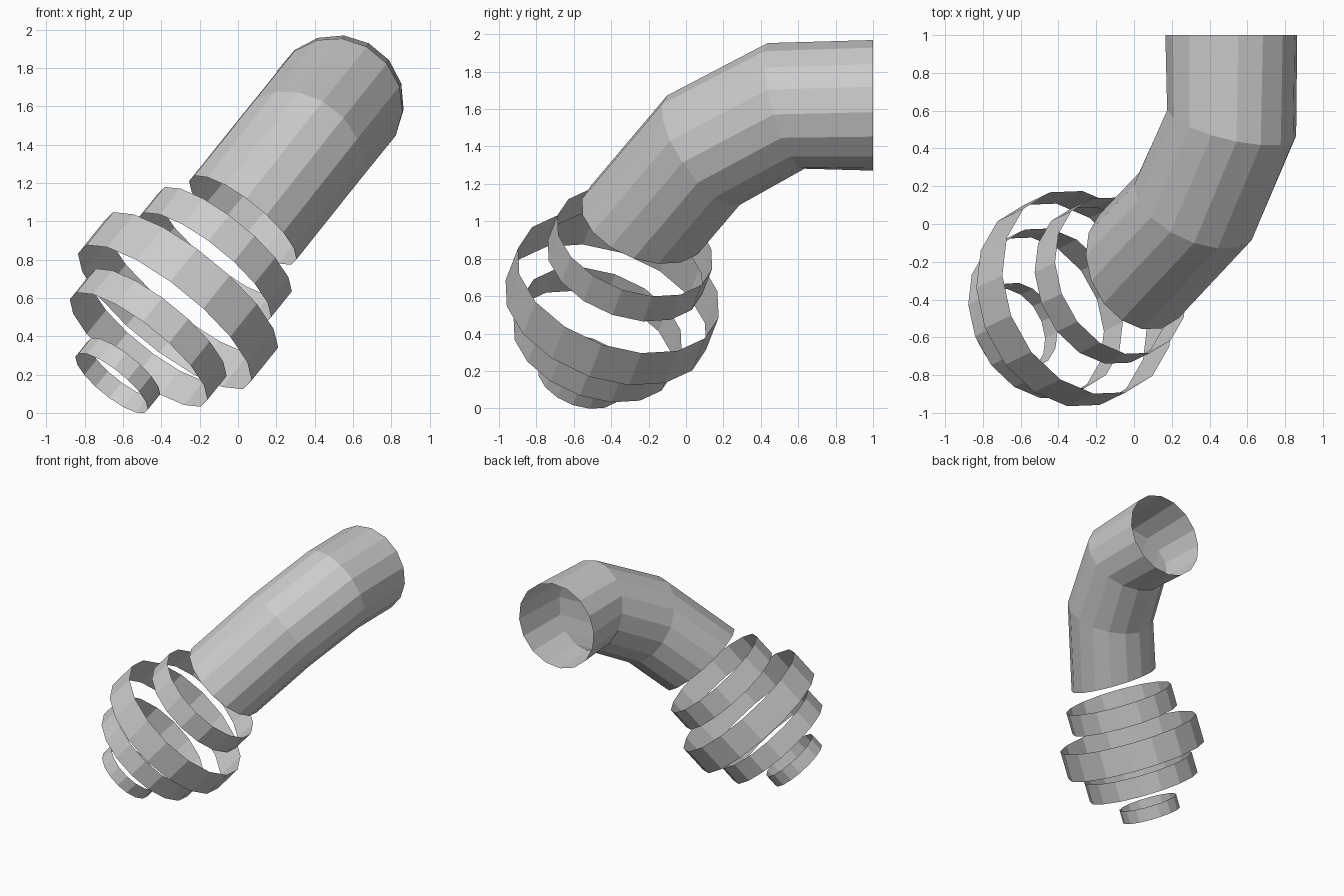
import bpy, bmesh, math
from mathutils import Vector

if "Cube" in bpy.data.objects:
    bpy.data.objects.remove(bpy.data.objects["Cube"])

SIDES = 16
PHASE = math.radians(6)


def tube(name, stations):
    """Open low-poly tube through (centre, side vector, axis, radius) stations."""
    bm = bmesh.new()
    loops = []
    for centre, side, axis, radius in stations:
        other = side.cross(axis)
        loop = []
        for i in range(SIDES):
            a = PHASE + 2 * math.pi * i / SIDES
            loop.append(bm.verts.new(centre + radius * (math.cos(a) * side - math.sin(a) * other)))
        loops.append(loop)
    for lo, hi in zip(loops, loops[1:]):
        for i in range(SIDES):
            j = (i + 1) % SIDES
            bm.faces.new((lo[i], lo[j], hi[j], hi[i]))
    bmesh.ops.recalc_face_normals(bm, faces=bm.faces)
    # an open tube needs its outward side checked by hand
    f = bm.faces[:][0]
    if f.normal.dot(f.calc_center_median() - (stations[0][0] + stations[1][0]) / 2) < 0:
        bmesh.ops.reverse_faces(bm, faces=bm.faces)
    mesh = bpy.data.meshes.new(name)
    bm.to_mesh(mesh)
    bm.free()
    obj = bpy.data.objects.new(name, mesh)
    bpy.context.collection.objects.link(obj)
    return obj


# Pipe path from the open wall end down to the head: centre, axis
path = [
    ((0.515, 1.0, 1.62), (0, 1, 0)),
    ((0.517, 0.535, 1.617), (0.22, 0.94, 0.26)),
    ((0.325, 0.093, 1.38), (0.37, 0.77, 0.52)),
    ((0.025, -0.225, 1.005), (0.6, 0.29, 0.745)),
]
stations = []
side = Vector((1, 0, 0))
last = Vector((0, 1, 0))
for centre, axis in path:
    axis = Vector(axis).normalized()
    side = last.rotation_difference(axis) @ side   # carry the frame along without twist
    stations.append((Vector(centre), side.copy(), axis, 0.351))
    last = axis
tube("bent_pipe", stations)

# Separate hoops strung along the pipe's final axis: distance, width, radius
start, side, axis, _ = stations[-1]
hoops = [(0.336, 0.18, 0.438), (0.678, 0.23, 0.568), (0.906, 0.167, 0.45), (1.141, 0.108, 0.237)]
line = Vector((0.6, 0.30, 0.745))
for n, (dist, width, radius) in enumerate(hoops, 1):
    low = start - line * dist
    tube(f"hoop_{n}", [(low, side, axis, radius), (low + axis * width, side, axis, radius)])
